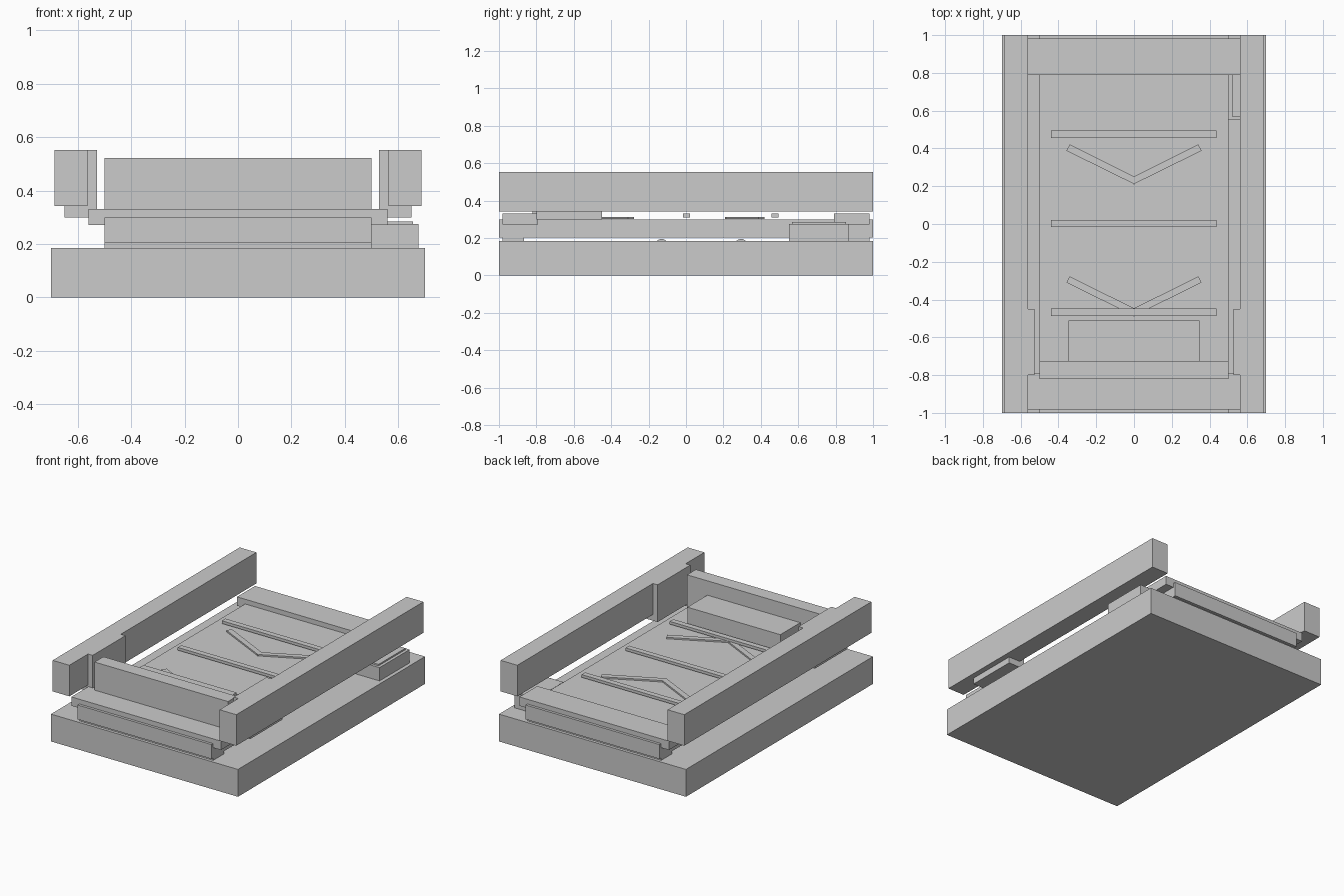
import bpy, bmesh, math

if "Cube" in bpy.data.objects:
    bpy.data.objects.remove(bpy.data.objects["Cube"])


def prism(name, pts, z0, z1):
    """Extrude a closed XY outline from z0 to z1."""
    bm = bmesh.new()
    face = bm.faces.new([bm.verts.new((x, y, z0)) for x, y in pts])
    ext = bmesh.ops.extrude_face_region(bm, geom=[face])
    top = [v for v in ext["geom"] if isinstance(v, bmesh.types.BMVert)]
    bmesh.ops.translate(bm, verts=top, vec=(0, 0, z1 - z0))
    bmesh.ops.recalc_face_normals(bm, faces=bm.faces)
    mesh = bpy.data.meshes.new(name)
    bm.to_mesh(mesh)
    bm.free()
    ob = bpy.data.objects.new(name, mesh)
    bpy.context.collection.objects.link(ob)
    return ob


def box(name, x, y, z):
    (x0, x1), (y0, y1) = x, y
    return prism(name, [(x0, y0), (x1, y0), (x1, y1), (x0, y1)], *z)


def mirror_x(ob):
    ob.modifiers.new("mirror", 'MIRROR').use_axis[0] = True
    return ob


# Base slab and raised deck
box("base", (-0.7, 0.7), (-1, 1), (0, 0.185))
box("deck", (-0.5, 0.5), (-1, 1), (0.203, 0.30))

# End cross bars and the spacer pads below the deck
for label, s in (("front", -1), ("back", 1)):
    box(label + "_cross_bar", (-0.56, 0.56), sorted((s * 0.79, s * 0.982)), (0.272, 0.332))
    box(label + "_spacer", (-0.5, 0.5), sorted((s * 0.865, s * 0.98)), (0.185, 0.203))

# Low half-buried rollers between base and deck
for i, y in enumerate((-0.13, 0.295)):
    bpy.ops.mesh.primitive_cylinder_add(vertices=24, radius=0.035, depth=0.95,
                                        location=(0, y, 0.16), rotation=(0, math.pi / 2, 0))
    bpy.context.object.name = f"roller_{i + 1}"
    bpy.ops.object.shade_smooth_by_angle()

# Side rails with a thicker section near the front, and blocks beneath it
rail = [(0.6875, -1), (0.6875, 1), (0.5625, 1), (0.5625, -0.45), (0.5275, -0.45),
        (0.5275, -0.8), (0.5625, -0.8), (0.5625, -1)]
mirror_x(prism("side_rails", rail, 0.342, 0.552))
mirror_x(box("rail_blocks", (0.5275, 0.65), (-0.8, -0.45), (0.30, 0.342)))

# Front upright board and the block behind it
box("front_board", (-0.5, 0.5), (-0.82, -0.725), (0.30, 0.522))
box("front_block", (-0.348, 0.348), (-0.725, -0.512), (0.30, 0.425))

# Cross slats above the deck
for i, y in enumerate((-0.467, 0.003, 0.475)):
    box(f"slat_{i + 1}", (-0.44, 0.436), (y - 0.019, y + 0.019), (0.311, 0.33))

# Chevron strips
for i, y in enumerate((0.23, -0.468)):
    arm = [(-0.005, y - 0.021), (0.358, y + 0.158), (0.34, y + 0.191), (-0.005, y + 0.019)]
    mirror_x(prism(f"chevron_{i + 1}", arm, 0.303, 0.313))

# Side box with thin lid
box("side_box", (0.5, 0.675), (0.55, 0.87), (0.185, 0.275))
box("side_box_lid", (0.52, 0.655), (0.568, 0.855), (0.275, 0.285))
